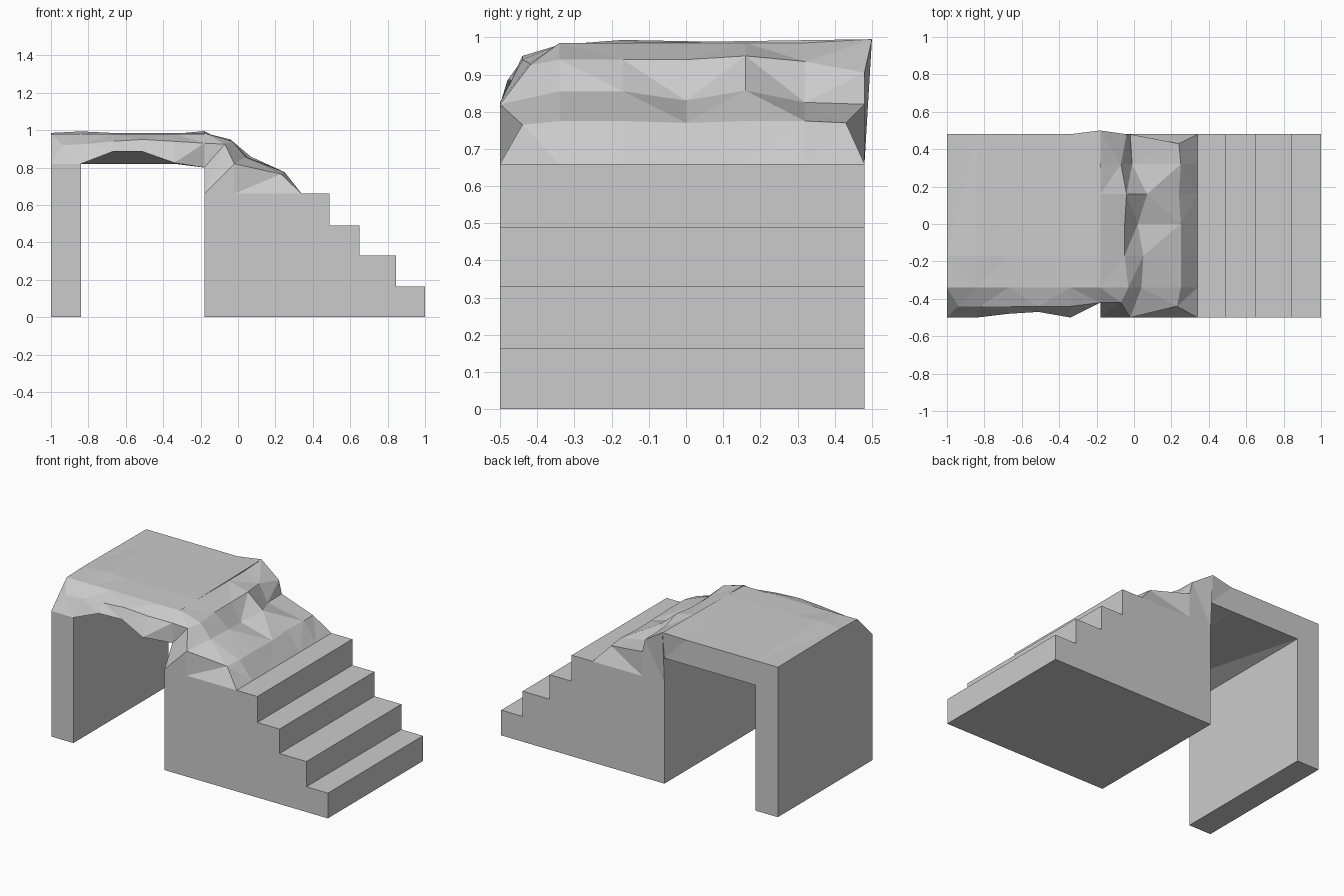
import bpy
import bmesh

default_cube = bpy.data.objects.get("Cube")
if default_cube:
    bpy.data.objects.remove(default_cube, do_unlink=True)

FRONT, BACK = -0.5, 0.48
LEFT_END, PILLAR_INNER = -1.0, -0.84
BLOCK_START, SLOPE_FOOT = -0.18, 0.34
CEILING, LANDING, CREST = 0.82, 0.66, 0.985

# One plain grey stone for everything
stone = bpy.data.materials.new("grey_stone")
stone.use_nodes = True
grey = (0.6, 0.6, 0.6, 1.0)
stone.diffuse_color = grey
for node in stone.node_tree.nodes:
    if node.type == "BSDF_PRINCIPLED":
        node.inputs["Base Color"].default_value = grey
        node.inputs["Roughness"].default_value = 0.9


def finish(name, bm, triangulate=False):
    """Turn a bmesh into a flat shaded stone object."""
    bmesh.ops.recalc_face_normals(bm, faces=bm.faces[:])
    if triangulate:
        bmesh.ops.triangulate(bm, faces=bm.faces[:])
    mesh = bpy.data.meshes.new(name)
    bm.to_mesh(mesh)
    bm.free()
    mesh.materials.append(stone)
    obj = bpy.data.objects.new(name, mesh)
    bpy.context.scene.collection.objects.link(obj)
    return obj


def extrude_profile(name, profile):
    """Extrude an (x, z) outline through the full depth of the model."""
    bm = bmesh.new()
    near = [bm.verts.new((x, FRONT, z)) for x, z in profile]
    far = [bm.verts.new((x, BACK, z)) for x, z in profile]
    bm.faces.new(near)
    bm.faces.new(far[::-1])
    count = len(profile)
    for i in range(count):
        j = (i + 1) % count
        bm.faces.new((near[i], far[i], far[j], near[j]))
    return finish(name, bm)


def bridge(bm, first, second, closed=False):
    """Join two equal rows of vertices with quads."""
    count = len(first)
    for i in range(count if closed else count - 1):
        j = (i + 1) % count
        bm.faces.new((first[i], first[j], second[j], second[i]))


# Supporting wall at the far end of the arch
extrude_profile("support_wall", [
    (LEFT_END, 0), (PILLAR_INNER, 0),
    (PILLAR_INNER, CEILING), (LEFT_END, CEILING),
])

# Stair block: each step is its outer x and its height
steps = [(1.0, 0.165), (0.845, 0.33), (0.65, 0.49), (0.49, LANDING)]
stairs = [(BLOCK_START, 0)]
floor = 0
for outer_x, height in steps:
    stairs += [(outer_x, floor), (outer_x, height)]
    floor = height
stairs.append((BLOCK_START, LANDING))
extrude_profile("stair_block", stairs)

# Arch roof: cross-sections with a worn front lip and brow
# Values: x, lip y, lip z, brow x, brow y, brow z, ridge z
roof_sections = [
    (LEFT_END, FRONT, CEILING, -0.94, -0.44, 0.92, CREST),
    (PILLAR_INNER, FRONT, CEILING, -0.82, -0.44, 0.925, 0.993),
    (-0.67, -0.48, 0.885, -0.67, -0.44, 0.94, CREST),
    (-0.51, -0.47, 0.885, -0.51, -0.44, 0.95, CREST),
    (-0.34, FRONT, 0.825, -0.34, -0.44, 0.94, CREST),
    (BLOCK_START, -0.42, 0.80, BLOCK_START, -0.42, 0.93, CREST),
]
bm = bmesh.new()
rings = []
for x, lip_y, lip_z, brow_x, brow_y, brow_z, ridge_z in roof_sections:
    at_block = x == BLOCK_START
    back_top = (x, 0.5, 0.995) if at_block else (x, BACK, 0.98)
    points = [
        (x, lip_y, lip_z),
        (brow_x, brow_y, brow_z),
        (x, -0.34, 0.98),
        (x, -0.17, ridge_z),
        back_top,
        (x, BACK, CEILING),
    ]
    rings.append([bm.verts.new(p) for p in points])
for first, second in zip(rings, rings[1:]):
    bridge(bm, first, second, closed=True)
bm.faces.new(rings[0])
bm.faces.new(rings[-1])
finish("arch_roof", bm, triangulate=True)

# Rugged slope: bands from crest to foot, each with front and back y,
# then x and z along the depth
inner_ys = [-0.34, -0.17, 0, 0.16, 0.32]
bands = [
    (-0.42, 0.5, [BLOCK_START] * 7,
     [0.93] + [CREST] * 5 + [0.995]),
    (-0.42, BACK, [-0.07, -0.03, -0.05, -0.05, -0.04, -0.07, -0.04],
     [0.925, 0.94, 0.94, 0.94, 0.95, 0.935, 0.905]),
    (FRONT, BACK, [-0.02, 0.04, 0.05, 0.02, 0.07, -0.01, -0.02],
     [CEILING, 0.855, 0.855, 0.83, 0.857, 0.825, CEILING]),
    (-0.44, 0.43, [0.23, 0.25, 0.25, 0.25, 0.24, 0.25, 0.24],
     [0.765, 0.775, 0.775, 0.77, 0.775, 0.775, 0.77]),
    (FRONT, BACK, [SLOPE_FOOT] * 7, [LANDING] * 7),
]
bm = bmesh.new()
rows = []
for front_y, back_y, xs, zs in bands:
    ys = [front_y] + inner_ys + [back_y]
    rows.append([bm.verts.new(p) for p in zip(xs, ys, zs)])
for first, second in zip(rows, rows[1:]):
    bridge(bm, first, second)

# Slope sides, tapering down to the block corners
corner_lip = bm.verts.new((BLOCK_START, -0.42, 0.80))
corners = []
for end, y in ((0, FRONT), (-1, BACK)):
    top, brow, middle, low, foot = [row[end] for row in rows]
    corner = bm.verts.new((BLOCK_START, y, LANDING))
    base = bm.verts.new((-0.02, y, LANDING))
    corners.append((corner, base))
    bm.faces.new((corner, base, middle))
    bm.faces.new((base, low, middle))
    bm.faces.new((base, foot, low))
    bm.faces.new((corner, middle, brow))
    if end == 0:
        bm.faces.new((corner, brow, corner_lip))
        bm.faces.new((corner_lip, brow, top))
    else:
        bm.faces.new((corner, brow, top))

# Slope underside and the wall facing the arch opening
(front_corner, front_base), (back_corner, back_base) = corners
bm.faces.new([front_corner, front_base] + rows[-1] + [back_base, back_corner])
bm.faces.new([front_corner, corner_lip] + rows[0] + [back_corner])
finish("rugged_slope", bm, triangulate=True)
